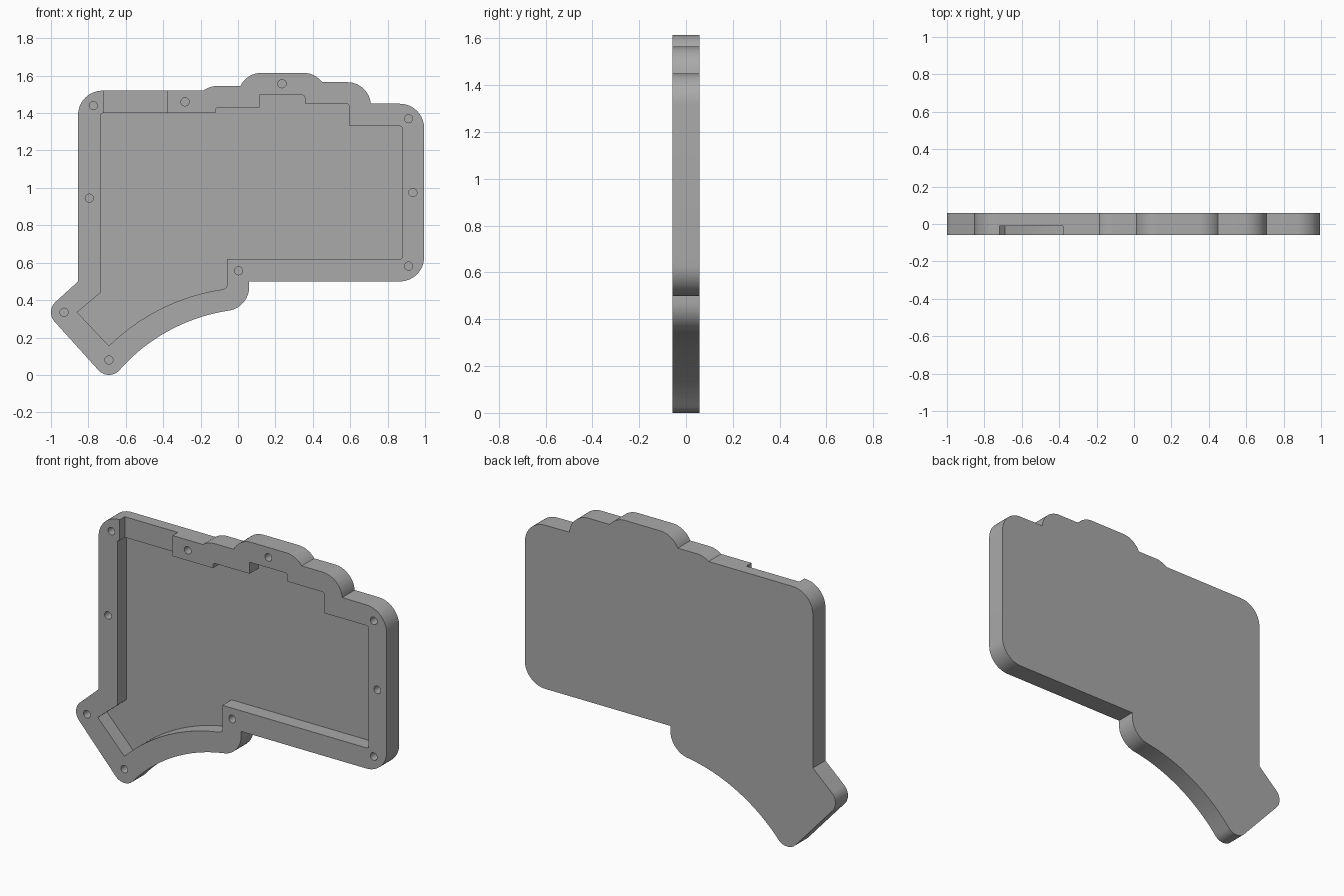
import bpy
import bmesh
from math import radians, cos, sin, tan, asin, pi
from mathutils import Vector

cube = bpy.data.objects.get("Cube")
if cube:
    bpy.data.objects.remove(cube)

HALF = 0.0575      # half of the plate thickness
FLOOR = 0.026      # y of the tray floor
LEDGE = -0.01      # y of the cable notch floor

grey = bpy.data.materials.new("plain grey")
grey.use_nodes = True
COLOUR = (0.4, 0.4, 0.4, 1)
grey.diffuse_color = COLOUR
grey.node_tree.nodes["Principled BSDF"].inputs["Base Color"].default_value = COLOUR


def arc(x, z, r, start, end, steps=14):
    """Points on a circle, angles in degrees."""
    angles = [radians(start + (end - start) * i / steps) for i in range(steps + 1)]
    return [(x + r * cos(a), z + r * sin(a)) for a in angles]


def bow(p, q, r, steps=28):
    """Shallow arc from p to q, bulging to the left of the direction of travel."""
    p, q = Vector(p), Vector(q)
    d = q - p
    half = asin(d.length / (2 * r))
    side = Vector((d.y, -d.x)).normalized()
    centre = (p + q) / 2 + side * r * cos(half)
    points = []
    for i in range(steps + 1):
        a = half - 2 * half * i / steps
        v = -side * cos(a) * r - d.normalized() * sin(a) * r
        points.append(tuple(centre + v))
    return points


def fillet(before, corner, after, r, steps=5):
    """Tangent rounding of one corner."""
    b, c, a = Vector(before), Vector(corner), Vector(after)
    u, v = (b - c).normalized(), (a - c).normalized()
    angle = u.angle(v)
    reach = r / tan(angle / 2)
    centre = c + (u + v).normalized() * r / sin(angle / 2)
    s, e = c + u * reach - centre, c + v * reach - centre
    return [tuple(centre + s.lerp(e, i / steps).normalized() * r) for i in range(steps + 1)]


def prism(name, outlines, front, back):
    """Closed solid from x-z outlines, reaching from y=front to y=back."""
    bm = bmesh.new()
    for outline in outlines:
        near = [bm.verts.new((x, front, z)) for x, z in outline]
        far = [bm.verts.new((x, back, z)) for x, z in outline]
        bm.faces.new(near)
        bm.faces.new(far[::-1])
        for i in range(len(near)):
            bm.faces.new((near[i], near[i - 1], far[i - 1], far[i]))
    bmesh.ops.recalc_face_normals(bm, faces=bm.faces[:])
    mesh = bpy.data.meshes.new(name)
    bm.to_mesh(mesh)
    bm.free()
    mesh.materials.append(grey)
    obj = bpy.data.objects.new(name, mesh)
    bpy.context.scene.collection.objects.link(obj)
    return obj


def cut(target, cutter):
    """Subtract the cutter and discard it."""
    cutter.hide_render = True
    mod = target.modifiers.new("cut", "BOOLEAN")
    mod.operation = "DIFFERENCE"
    mod.solver = "EXACT"
    mod.object = cutter
    bpy.context.view_layer.objects.active = target
    bpy.ops.object.modifier_apply(modifier=mod.name)
    bpy.data.objects.remove(cutter)


# Outer silhouette, counterclockwise from the stepped top edge
outline = (
    arc(-0.725, 1.39, 0.13, 90, 180)
    + [(-0.855, 0.5)]
    + arc(-0.925, 0.335, 0.075, 133, 222)
    + arc(-0.69, 0.075, 0.075, 222, 318)
    + bow((-0.634, 0.026), (-0.055, 0.343), 0.975)[1:]
    + arc(-0.07, 0.472, 0.13, 282, 360)
    + [(0.06, 0.5)]
    + arc(0.865, 0.63, 0.13, 270, 360)
    + arc(0.865, 1.32, 0.13, 0, 90)
    + arc(0.585, 1.44, 0.125, 5, 90)
    + arc(0.35, 1.49, 0.125, 37, 90)
    + arc(0.125, 1.49, 0.125, 90, 154)
    + arc(-0.11, 1.42, 0.125, 90, 127)
)
case = prism("keyboard_half_case", [outline], -HALF, HALF)

# Tray recess: a stepped outline with softened corners
R = 0.015
corners = [
    (0.88, 0.62, R), (0.88, 1.33, R), (0.595, 1.33, 0), (0.595, 1.45, R),
    (0.357, 1.45, 0), (0.357, 1.497, R), (0.115, 1.497, 0), (0.115, 1.43, 0),
    (-0.12, 1.43, R), (-0.12, 1.4, 0), (-0.735, 1.4, R), (-0.735, 0.44, 0),
    (-0.86, 0.335, 0),
]
recess = []
for i, (x, z, r) in enumerate(corners):
    if r:
        before = corners[i - 1][:2] if i else (-0.06, 0.62)
        recess += fillet(before, (x, z), corners[i + 1][:2], r)
    else:
        recess.append((x, z))
recess += bow((-0.69, 0.155), (-0.085, 0.457), 1.095)
recess += [(-0.067, 0.462), (-0.06, 0.475), (-0.06, 0.62)]
cut(case, prism("recess_cutter", [recess], -2 * HALF, FLOOR))

# Cable notch through the top wall
left, right, low, high = -0.72, -0.38, 1.38, 1.6
notch = [(left, low), (right, low), (right, high), (left, high)]
cut(case, prism("notch_cutter", [notch], -2 * HALF, LEDGE))

# Blind screw holes around the rim
holes = [
    (-0.773, 1.44), (-0.283, 1.46), (0.235, 1.557), (0.912, 1.37), (0.935, 0.975),
    (0.912, 0.582), (0.003, 0.557), (-0.69, 0.08), (-0.93, 0.335), (-0.795, 0.945),
]
rings = [arc(x, z, 0.022, 0, 337.5, 15) for x, z in holes]
cut(case, prism("hole_cutter", rings, -2 * HALF, FLOOR))

# Smooth curved walls, crisp edges
bpy.ops.object.select_all(action="DESELECT")
case.select_set(True)
bpy.context.view_layer.objects.active = case
bpy.ops.object.shade_smooth_by_angle(angle=pi / 6)
